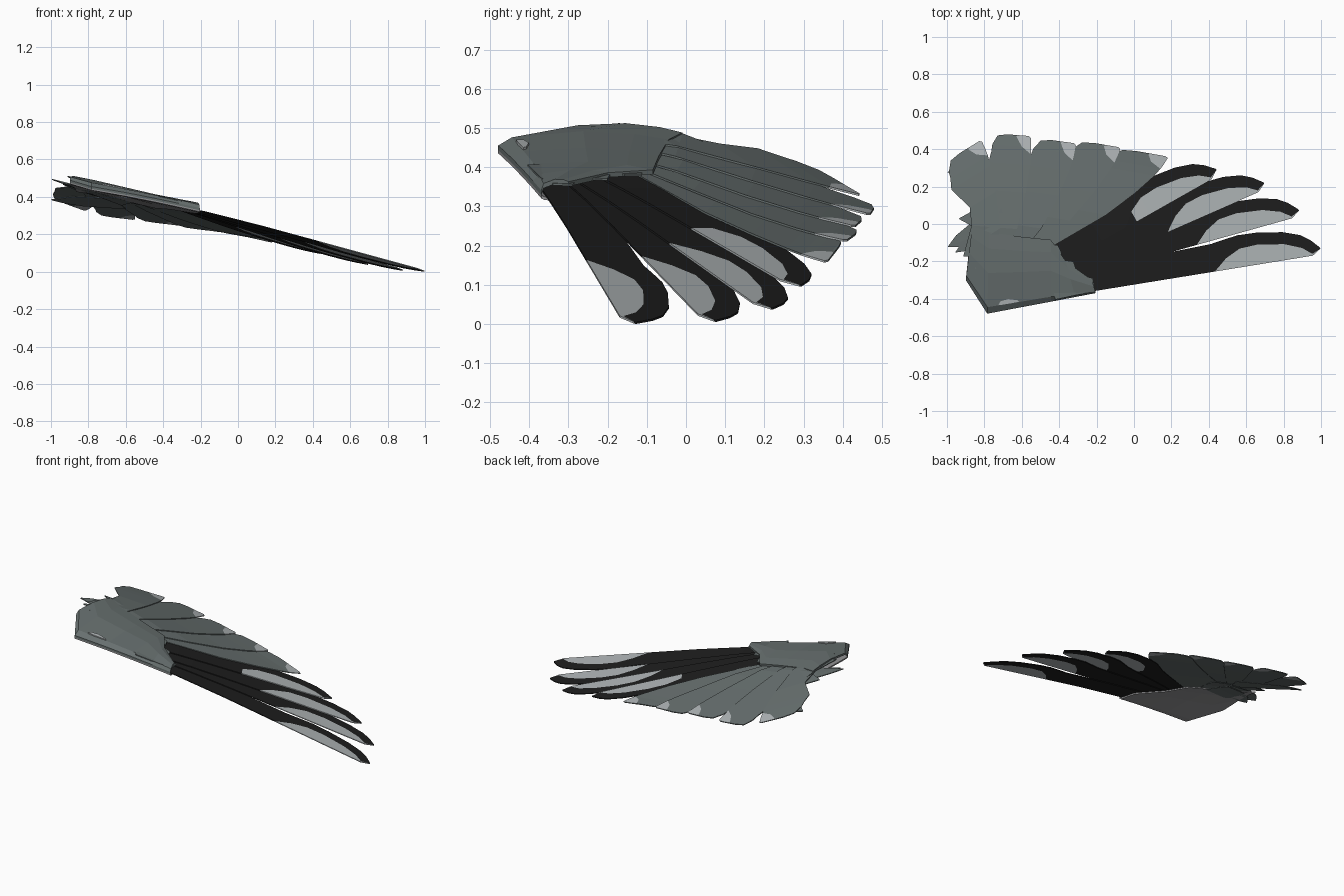
import bpy, bmesh, math

if "Cube" in bpy.data.objects:
    bpy.data.objects.remove(bpy.data.objects["Cube"])


def material(name, col):
    m = bpy.data.materials.new(name)
    m.diffuse_color = (*col, 1)
    m.use_nodes = True
    m.node_tree.nodes["Principled BSDF"].inputs["Base Color"].default_value = m.diffuse_color
    return m


SLATE = material("slate_grey", (0.135, 0.160, 0.158))
BLACK = material("soft_black", (0.013, 0.013, 0.013))
PALE = material("pale_grey", (0.43, 0.46, 0.47))
UNDER = material("under_grey", (0.30, 0.30, 0.31))


def wing_z(x, y):
    # tilted wing plane, arched towards the root
    arch = 0.08 * y / 0.45 if y > 0 else 0.05 * (y / 0.45) ** 2
    return 0.235 - 0.25 * x - 0.14 * y - arch * max(0, -x / 0.8)


def strip(name, rows, lift, thick, mats, pale_from=99, sink=None):
    """Thin slab from rows of (x, y) points; first column turns pale after a row."""
    bm = bmesh.new()
    n, m = len(rows), len(rows[0])
    sink = sink or [0] * m

    def layer(h):
        return [[bm.verts.new((x, y, wing_z(x, y) + h - d)) for (x, y), d in zip(r, sink)]
                for r in rows]

    top, bot = layer(lift), layer(lift - thick)

    def face(vs, mi):
        bm.faces.new(vs).material_index = mi

    for i in range(n - 1):
        for j in range(m - 1):
            mi = 1 if (j == 0 and i >= pale_from) else 0
            face((top[i][j], top[i + 1][j], top[i + 1][j + 1], top[i][j + 1]), mi)
            face((bot[i][j], bot[i][j + 1], bot[i + 1][j + 1], bot[i + 1][j]), mi)
        for j in (0, m - 1):
            mi = 1 if (j == 0 and i >= pale_from) else 0
            face((top[i][j], bot[i][j], bot[i + 1][j], top[i + 1][j]), mi)
    for i in (0, n - 1):
        for j in range(m - 1):
            face((top[i][j], top[i][j + 1], bot[i][j + 1], bot[i][j]), 0)
    bmesh.ops.remove_doubles(bm, verts=bm.verts, dist=1e-5)
    bmesh.ops.recalc_face_normals(bm, faces=bm.faces)
    me = bpy.data.meshes.new(name)
    bm.to_mesh(me)
    bm.free()
    for mt in mats:
        me.materials.append(mt)
    ob = bpy.data.objects.new(name, me)
    bpy.context.collection.objects.link(ob)
    return ob


def feather(name, tip, angle, shape, lift, mats, pale_from=99, width=1.0, shear=0.0):
    # shape rows: distance along the quill, then lower edge, divider, upper edge
    c, s = math.cos(math.radians(angle)), math.sin(math.radians(angle))
    rows = []
    for a, *bs in shape:
        row = []
        for b in bs:
            b *= width
            t = a - shear * b
            row.append((tip[0] + t * c - b * s, tip[1] + t * s + b * c))
        rows.append(row)
    return strip(name, rows, lift, 0.005, mats, pale_from)


parts = []

# long black finger feathers with a pale lower vane
finger = [(-0.53, 0, 0, 0.148), (-0.46, 0, 0.06, 0.16), (-0.38, 0, 0.1, 0.172),
          (-0.28, 0, 0.106, 0.17), (-0.14, 0, 0.085, 0.15), (-0.05, 0, 0.05, 0.12),
          (0, 0, 0.01, 0.085), (0.046, 0.03, 0.03, 0.036)]
fingers = [((0.95, -0.16), 9.2, 1.45, 3), ((0.84, 0.04), 15.6, 1.3, 3),
           ((0.66, 0.18), 23.7, 1.12, 3), ((0.41, 0.25), 29.5, 0.96, 4)]
for k, (tip, ang, length, pale) in enumerate(fingers):
    back = [(-length + (length - 0.53) * t, 0, 0, 0.12 + 0.025 * t) for t in (0, 0.33, 0.66)]
    parts.append(feather(f"finger_feather_{k + 1}", tip, ang, back + finger,
                         0.005 * k, [BLACK, PALE], pale))

# broad slate feathers with a pale corner at the tip
fan = [((0.155, 0.33), 35.5, 0.85), ((-0.095, 0.37), 48, 0.75), ((-0.325, 0.385), 61, 0.68),
       ((-0.555, 0.42), 75, 0.62), ((-0.80, 0.41), 95, 0.58)]
for k, (tip, ang, length) in enumerate(fan):
    root = 0.11 if k == 4 else 0.2
    shear = 0.5 if k == 4 else 0.7 / math.tan(math.radians(ang))
    shape = [(-length, 0, 0, root), (-0.45, -0.04, -0.04, root), (-0.25, -0.035, -0.035, root),
             (-0.10, -0.02, -0.02, 0.2), (-0.04, -0.01, -0.01, 0.2), (0, 0, 0.05, 0.205),
             (0.05, 0.015, 0.09, 0.19), (0.06, 0.03, 0.09, 0.14)]
    parts.append(feather(f"broad_feather_{k + 1}", tip, ang, shape,
                         0.02 + 0.004 * k, [SLATE, PALE], 4, 1.0, shear))

# short ragged feathers along the root
short = [(-0.4, -0.1, 0, 0.1), (-0.15, -0.09, 0, 0.08), (-0.06, -0.05, 0, 0.03), (0, 0, 0, 0.005)]
ragged = [((-0.94, 0.04), 172, 0.9), ((-1.0, 0.29), 155, 0.8),
          ((-1.0, -0.11), 200, 0.8), ((-0.96, -0.14), 205, 0.7)]
for k, (tip, ang, w) in enumerate(ragged):
    parts.append(feather(f"root_feather_{k + 1}", tip, ang, short,
                         0.012 - 0.007 * k, [SLATE], 99, w))

# covert pads above and below: front edge to back edge
front = [(-0.905, -0.29), (-0.79, -0.47), (-0.6, -0.434), (-0.45, -0.406), (-0.32, -0.381), (-0.21, -0.36)]
rear = [(-0.87, 0.0), (-0.78, -0.035), (-0.6, -0.06), (-0.45, -0.075), (-0.37, -0.19), (-0.23, -0.29)]


def pad(name, grow, lift, thick, mat, sink):
    rows = []
    for (ax, ay), (bx, by) in zip(front, rear):
        by += grow
        rows.append([(ax + (bx - ax) * t, ay + (by - ay) * t) for t in (0, 0.08, 0.5, 0.8, 1)])
    parts.append(strip(name, rows, lift, thick, [mat], 99, sink))


pad("upper_coverts", 0.0, 0.040, 0.012, SLATE, [0.03, 0.012, 0, 0, 0.005])
pad("under_coverts", 0.04, -0.006, 0.008, UNDER, [-0.004, 0, 0, 0, 0])

# small pale fleck near the leading edge
fleck = [[(-0.73, -0.425), (-0.72, -0.405)], [(-0.69, -0.420), (-0.68, -0.392)],
         [(-0.62, -0.406), (-0.63, -0.398)]]
parts.append(strip("pale_fleck", fleck, 0.034, 0.008, [PALE]))

# covert tips overlapping the finger feathers
for k, (tip, ang) in enumerate([((-0.40, -0.13), 25), ((-0.32, -0.22), 18), ((-0.22, -0.31), 12)]):
    parts.append(feather(f"covert_tip_{k + 1}", tip, ang,
                         [(-0.22, -0.04, 0, 0.06), (-0.06, -0.04, 0, 0.06), (0, -0.02, 0, 0.03)],
                         0.030, [SLATE]))

# centre the wing and stand it on the ground
pts = [v.co.copy() for o in parts for v in o.data.vertices]
cx = (min(p.x for p in pts) + max(p.x for p in pts)) / 2
cy = (min(p.y for p in pts) + max(p.y for p in pts)) / 2
lo = min(p.z for p in pts)
for o in parts:
    for v in o.data.vertices:
        v.co.x -= cx
        v.co.y -= cy
        v.co.z -= lo
